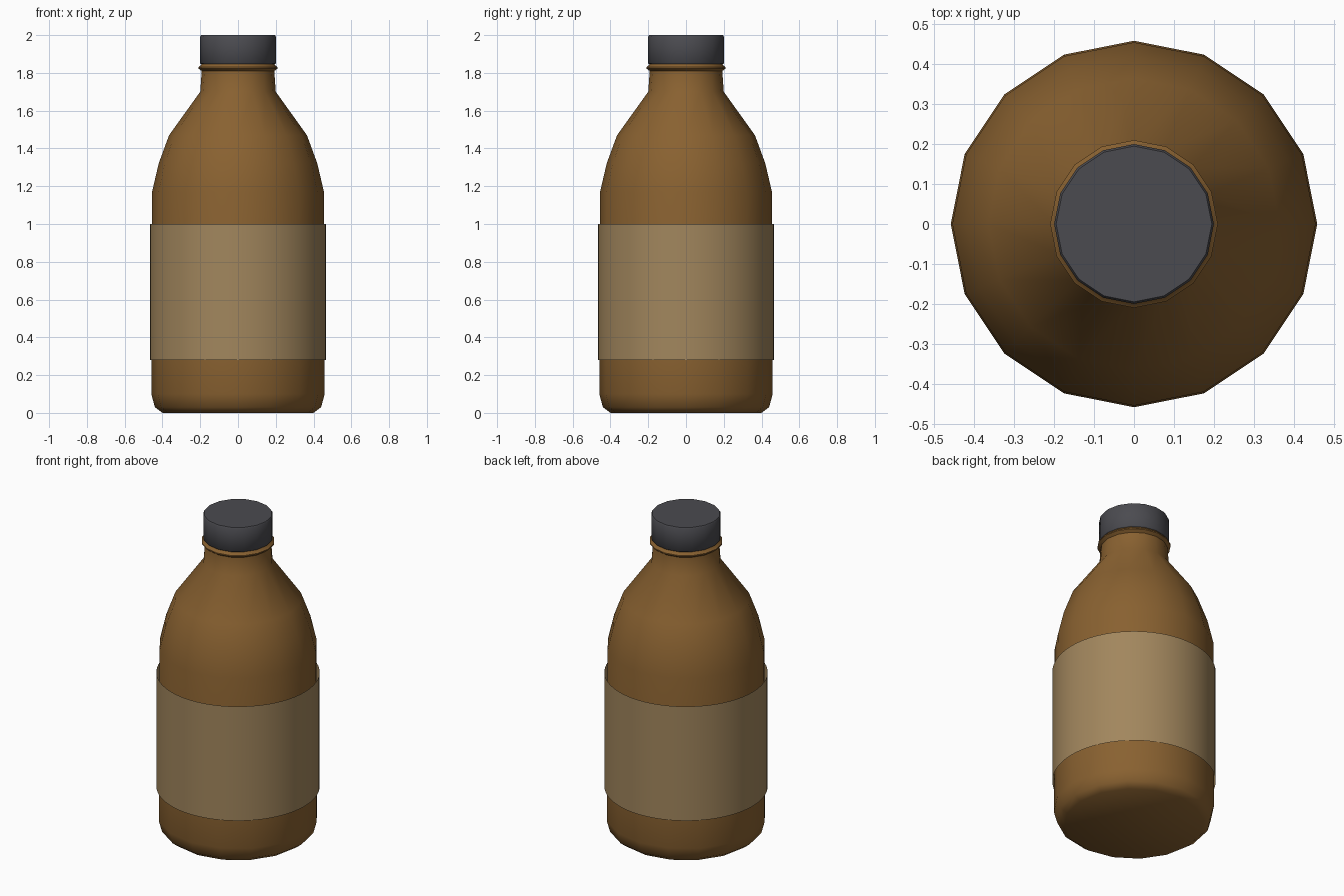
import bpy, bmesh
from math import sin, cos, pi, radians

if "Cube" in bpy.data.objects:
    bpy.data.objects.remove(bpy.data.objects["Cube"])


def lathe(name, profile, sides, color, capped=True):
    """Revolve (radius, z) points about z, with a vertex on the +x axis."""
    bm = bmesh.new()
    rings = [[bm.verts.new((r * cos(2 * pi * i / sides), r * sin(2 * pi * i / sides), z))
              for i in range(sides)] for r, z in profile]
    for a, b in zip(rings, rings[1:]):
        for i in range(sides):
            j = (i + 1) % sides
            bm.faces.new((a[i], a[j], b[j], b[i]))
    if capped:
        bm.faces.new(rings[0][::-1])
        bm.faces.new(rings[-1])
    mesh = bpy.data.meshes.new(name)
    bm.to_mesh(mesh)
    bm.free()
    obj = bpy.data.objects.new(name, mesh)
    bpy.context.collection.objects.link(obj)
    if color:
        mat = bpy.data.materials.new(name + "_material")
        mat.diffuse_color = color
        mat.use_nodes = True
        mat.node_tree.nodes["Principled BSDF"].inputs["Base Color"].default_value = mat.diffuse_color
        mesh.materials.append(mat)
    bpy.ops.object.select_all(action='DESELECT')
    obj.select_set(True)
    bpy.context.view_layer.objects.active = obj
    bpy.ops.object.shade_smooth_by_angle(angle=radians(50))
    return obj


# Glass body with shoulder, neck and neck ring
lathe("bottle_body",
      [(0.40, 0.0), (0.44, 0.03), (0.459, 0.10), (0.459, 0.30), (0.455, 1.17),
       (0.42, 1.32), (0.365, 1.47), (0.20, 1.70), (0.192, 1.81),
       (0.21, 1.823), (0.21, 1.83), (0.195, 1.842), (0.19, 1.86)],
      16, (0.25, 0.12, 0.03, 1))

# Screw cap with softened rims
lathe("cap",
      [(0.195, 1.846), (0.20, 1.851), (0.20, 1.993), (0.195, 2.0)],
      16, (0.07, 0.07, 0.08, 1))

# Paper label: a thin open sleeve, rounder than the glass
lathe("label", [(0.466, 0.28), (0.466, 1.0)], 64, (0.36, 0.24, 0.11, 1), capped=False)
